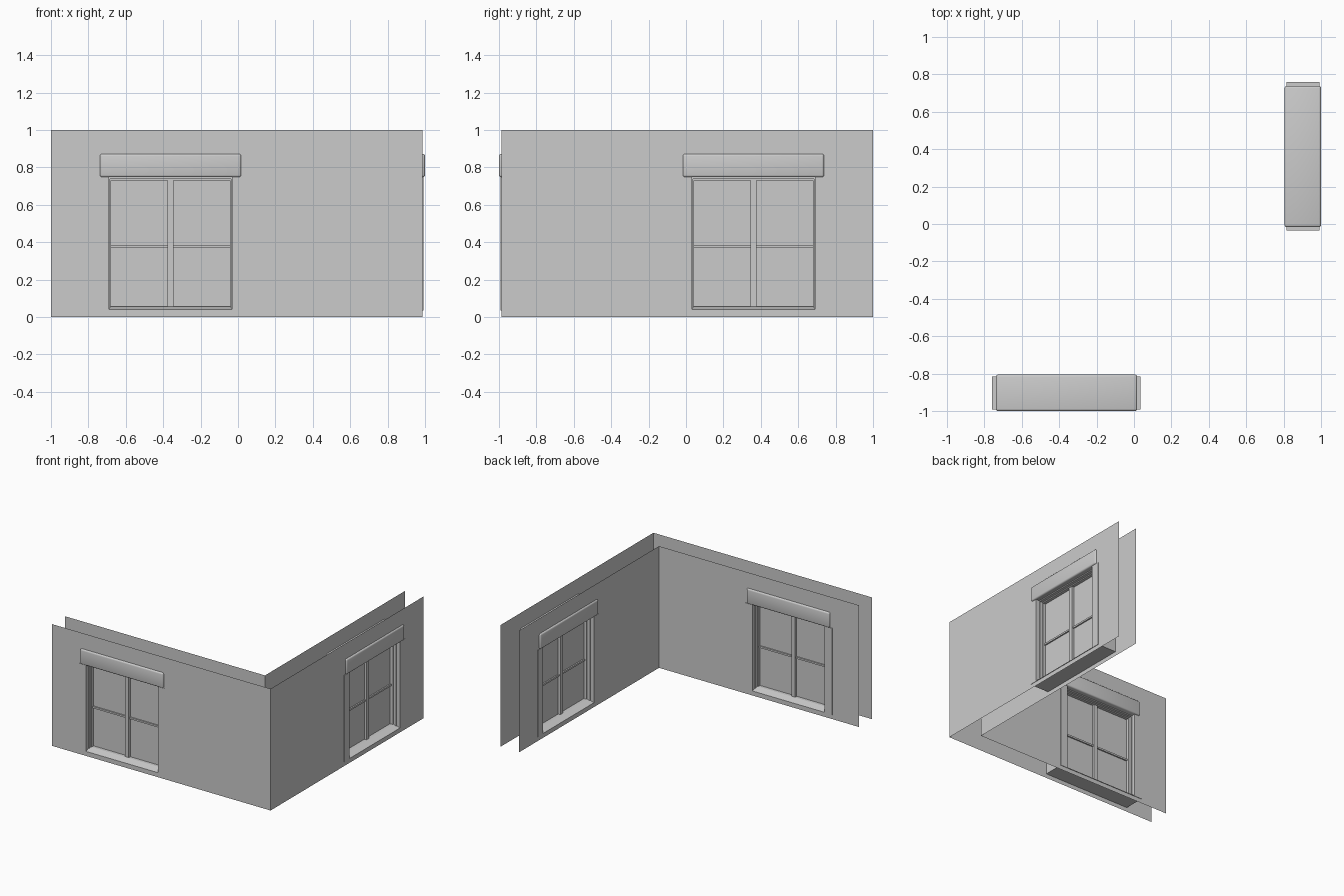
import bpy, bmesh
from mathutils import Matrix

cube = bpy.data.objects.get("Cube")
if cube:
    bpy.data.objects.remove(cube, do_unlink=True)

# The side wall is the front wall mirrored across the corner diagonal
DIAGONAL = Matrix(((0, -1, 0, 0), (-1, 0, 0, 0), (0, 0, 1, 0), (0, 0, 0, 1)))

OUTER, INNER = -0.987, -0.818          # wall skins
MID = (OUTER + INNER) / 2              # glazing plane
LEFT, RIGHT = -0.69, -0.032            # opening
BOTTOM, TOP = 0.035, 0.747
CENTRE = (LEFT + RIGHT) / 2


def finish(name, bm, side, smooth=False):
    if side:
        bm.transform(DIAGONAL)
        bmesh.ops.reverse_faces(bm, faces=bm.faces[:])
    mesh = bpy.data.meshes.new(name)
    bm.to_mesh(mesh)
    bm.free()
    obj = bpy.data.objects.new(("side_" if side else "front_") + name, mesh)
    bpy.context.collection.objects.link(obj)
    if smooth:
        bpy.ops.object.select_all(action='DESELECT')
        obj.select_set(True)
        bpy.context.view_layer.objects.active = obj
        bpy.ops.object.shade_smooth_by_angle()
    return obj


def box(name, side, x, z, half_depth, bevel=0):
    """Block through the wall thickness, centred on the glazing plane."""
    bm = bmesh.new()
    bmesh.ops.create_cube(bm, size=1)
    bmesh.ops.scale(bm, vec=(x[1] - x[0], 2 * half_depth, z[1] - z[0]), verts=bm.verts)
    bmesh.ops.translate(bm, vec=(sum(x) / 2, MID, sum(z) / 2), verts=bm.verts)
    if bevel:
        bmesh.ops.bevel(bm, geom=bm.edges[:], offset=bevel, segments=3,
                        profile=0.5, affect='EDGES')
    return finish(name, bm, side, bool(bevel))


def skin(name, side, y, end, outward):
    """Thin wall sheet with a rectangular window opening."""
    bm = bmesh.new()
    xs, zs = (-1, LEFT, RIGHT, end), (0, BOTTOM, TOP, 1)
    grid = [[bm.verts.new((x, y, z)) for z in zs] for x in xs]
    for i in range(3):
        for j in range(3):
            if (i, j) != (1, 1):
                quad = [grid[i][j], grid[i + 1][j], grid[i + 1][j + 1], grid[i][j + 1]]
                bm.faces.new(quad if outward else quad[::-1])
    bmesh.ops.dissolve_limit(bm, angle_limit=0.01, verts=[], edges=[])
    return finish(name, bm, side)


def sill(name, side):
    """Sill that slopes down to both wall faces."""
    bm = bmesh.new()
    reach = 0.088
    profile = [(-reach, BOTTOM), (reach, BOTTOM), (reach, BOTTOM + 0.004),
               (0.03, 0.056), (-0.03, 0.056), (-reach, BOTTOM + 0.004)]
    face = bm.faces.new([bm.verts.new((LEFT, MID + y, z)) for y, z in profile])
    new = bmesh.ops.extrude_face_region(bm, geom=[face])["geom"]
    bmesh.ops.translate(bm, vec=(RIGHT - LEFT, 0, 0),
                        verts=[v for v in new if isinstance(v, bmesh.types.BMVert)])
    bmesh.ops.recalc_face_normals(bm, faces=bm.faces[:])
    return finish(name, bm, side)


for side in (False, True):
    # Wall sheets
    skin("outer_wall", side, OUTER, -OUTER, True)
    skin("inner_wall", side, INNER, -INNER, False)

    # Casing around the opening
    box("head_casing", side, (-0.738, 0.017), (TOP, 0.872), 0.0975, bevel=0.012)
    box("left_casing", side, (RIGHT, 0.034), (BOTTOM, TOP), 0.088)
    box("right_casing", side, (-0.758, LEFT), (BOTTOM, TOP), 0.088)
    sill("window_sill", side)

    # Stepped frame lining
    for step, depth in ((0.006, 0.055), (0.012, 0.03)):
        box("frame_head", side, (LEFT, RIGHT), (TOP - step * 1.4, TOP), depth)
        box("frame_left", side, (RIGHT - step, RIGHT), (BOTTOM, TOP), depth)
        box("frame_right", side, (LEFT, LEFT + step), (BOTTOM, TOP), depth)

    # Glazing bars and glass
    box("mullion", side, (CENTRE - 0.017, CENTRE + 0.017), (BOTTOM, TOP), 0.025)
    box("meeting_rail", side, (LEFT, RIGHT), (0.37, 0.384), 0.016)
    box("glass", side, (LEFT, RIGHT), (BOTTOM, TOP), 0.005)
